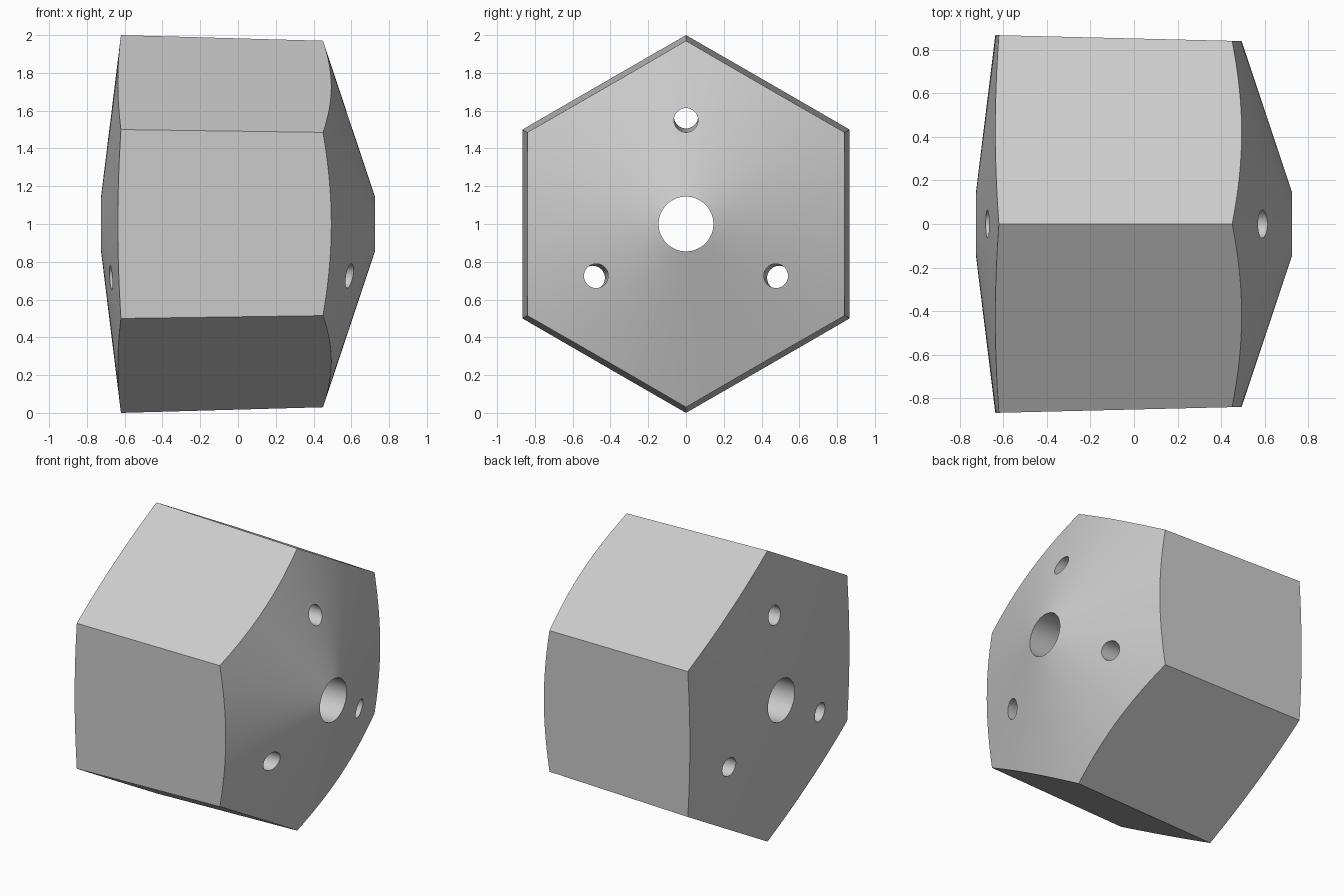
import bpy, bmesh
from math import pi, sin, cos
from mathutils import Vector

cube = bpy.data.objects.get("Cube")
if cube:
    bpy.data.objects.remove(cube, do_unlink=True)

BORE = 0.145      # central bore radius
END_X = 0.725     # half length along the bore
LEFT_SLOPE, RIGHT_SLOPE = 0.333, 0.123
CENTRE = Vector((0, 0, 1))

metal = bpy.data.materials.new("plain_grey")
metal.use_nodes = True
grey = (0.6, 0.6, 0.6, 1)
metal.diffuse_color = grey
metal.node_tree.nodes["Principled BSDF"].inputs["Base Color"].default_value = grey


def loft(name, sections, sides, closed=False):
    """Join rings of (x, radius, offset from the axis) into a solid along x."""
    bm = bmesh.new()
    rings = []
    for x, r, off in sections:
        ring = []
        for i in range(sides):
            a = 2 * pi * i / sides
            ring.append(bm.verts.new(CENTRE + off + Vector((x, r * sin(a), r * cos(a)))))
        rings.append(ring)
    pairs = list(zip(rings, rings[1:]))
    if closed:
        pairs.append((rings[-1], rings[0]))
    else:
        bm.faces.new(rings[0])
        bm.faces.new(rings[-1])
    for a, b in pairs:
        for i in range(sides):
            j = (i + 1) % sides
            bm.faces.new((a[i], a[j], b[j], b[i]))
    bmesh.ops.recalc_face_normals(bm, faces=bm.faces)
    mesh = bpy.data.meshes.new(name)
    bm.to_mesh(mesh)
    bm.free()
    mesh.materials.append(metal)
    ob = bpy.data.objects.new(name, mesh)
    bpy.context.collection.objects.link(ob)
    return ob


def boolean(target, tool, operation):
    """Apply a boolean and discard the tool."""
    tool.hide_render = True
    mod = target.modifiers.new("cut", 'BOOLEAN')
    mod.operation, mod.solver, mod.object = operation, 'EXACT', tool
    bpy.context.view_layer.objects.active = target
    bpy.ops.object.modifier_apply(modifier=mod.name)
    bpy.data.objects.remove(tool, do_unlink=True)


# Slightly tapered hexagonal block
zero = Vector()
taper = 0.028
block = loft("hexagonal_block",
             [(x, 1 - taper * (x + 0.62), zero) for x in (-0.9, 0.9)], 6)

# Coned ends and central bore, as one turned ring
rim = 1.2
run = rim - BORE
turned = loft("turned_ring", [
    (-END_X, BORE, zero),
    (-END_X + run * RIGHT_SLOPE, rim, zero),
    (END_X - run * LEFT_SLOPE, rim, zero),
    (END_X, BORE, zero)], 120, closed=True)
boolean(block, turned, 'INTERSECT')

# Three small holes that lean outward with the taper
for k in range(3):
    a = 2 * pi * k / 3
    out = Vector((0, sin(a), cos(a)))
    hole = loft("small_hole", [(x, 0.064, out * (0.559 - 0.016 * x))
                               for x in (-1, 1)], 48)
    boolean(block, hole, 'DIFFERENCE')

# Smooth cones and holes, crisp edges
bpy.ops.object.select_all(action='DESELECT')
block.select_set(True)
bpy.context.view_layer.objects.active = block
bpy.ops.object.shade_smooth_by_angle(angle=pi / 6)
